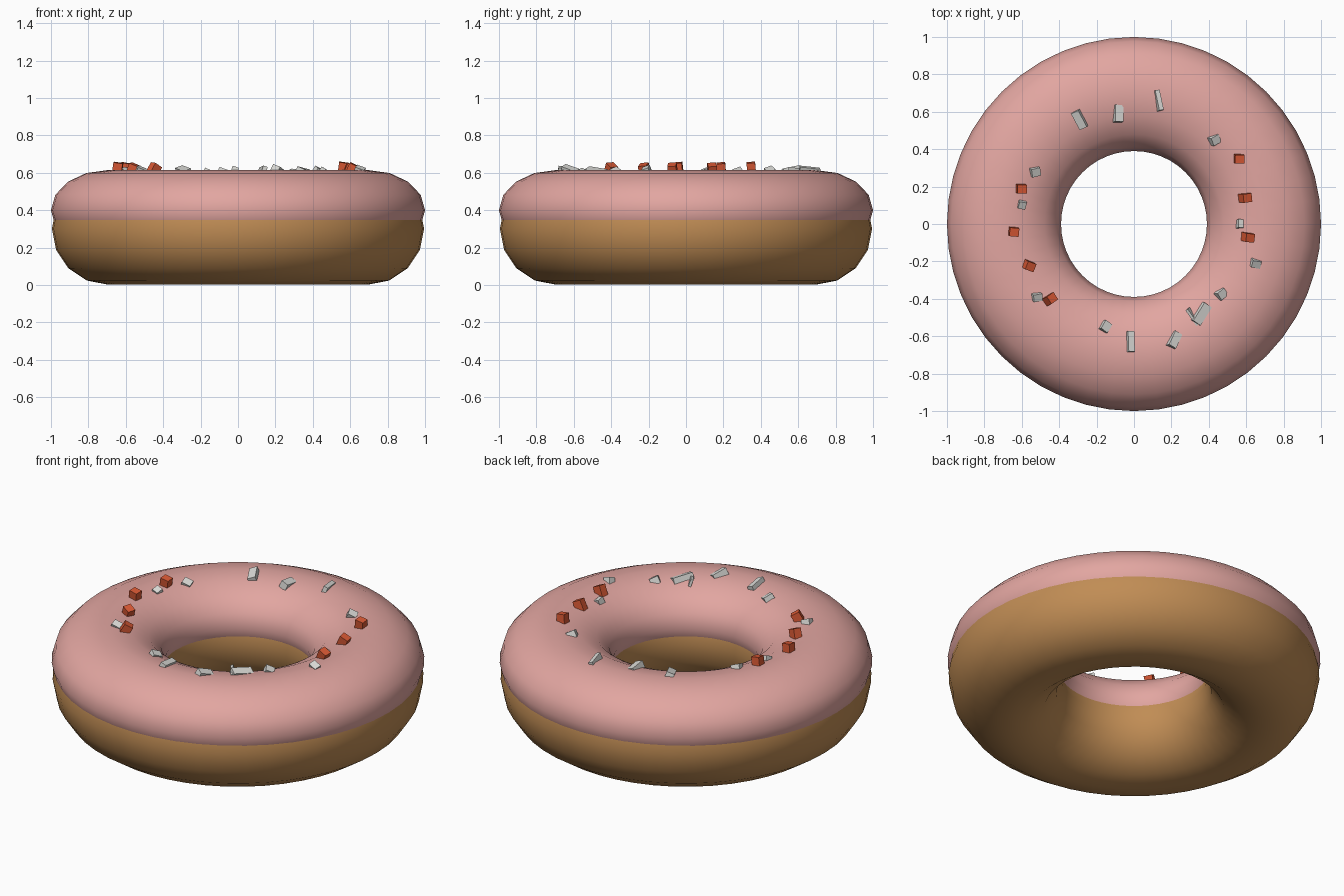
import bpy, math
from mathutils import Matrix, Vector

if "Cube" in bpy.data.objects:
    bpy.data.objects.remove(bpy.data.objects["Cube"])


def material(name, rgb):
    m = bpy.data.materials.new(name)
    m.diffuse_color = (*rgb, 1)
    m.use_nodes = True
    m.node_tree.nodes["Principled BSDF"].inputs["Base Color"].default_value = m.diffuse_color
    return m


DOUGH = material("golden dough", (0.53, 0.265, 0.09))
PINK = material("pink icing", (0.76, 0.38, 0.355))
ORANGE = material("orange sprinkle", (0.70, 0.10, 0.035))
WHITE = material("white sprinkle", (0.70, 0.70, 0.67))

R = 0.695                      # ring radius
ICE_Z, ICE_H, ICE_W = 0.40, 0.215, 0.305


def ring(name, z, half_w, half_h, mat):
    bpy.ops.mesh.primitive_torus_add(major_radius=R, minor_radius=half_w,
                                     major_segments=48, minor_segments=16)
    o = bpy.context.object
    o.name = name
    o.data.transform(Matrix.Translation((0, 0, z)) @ Matrix.Diagonal((1, 1, half_h / half_w, 1)))
    o.data.materials.append(mat)
    bpy.ops.object.shade_smooth()
    return o


# Dough ring and flattened icing ring overlapping it
ring("dough", 0.302, 0.30, 0.30, DOUGH)
ring("icing", ICE_Z, ICE_W, ICE_H, PINK)


def sprinkle(name, x, y, size, yaw, tilt, roll, lift, mat):
    """Box resting in the icing; lift is the centre height above the surface."""
    u = (math.hypot(x, y) - R) / ICE_W
    z = ICE_Z + ICE_H * math.sqrt(max(0, 1 - u * u)) + lift
    bpy.ops.mesh.primitive_cube_add(size=1)
    o = bpy.context.object
    o.name = name
    rot = (Matrix.Rotation(math.radians(yaw), 4, 'Z')
           @ Matrix.Rotation(math.radians(tilt), 4, 'Y')
           @ Matrix.Rotation(math.radians(roll), 4, 'X'))
    o.data.transform(Matrix.Translation((x, y, z)) @ rot @ Matrix.Diagonal((*size, 1)))
    o.data.materials.append(mat)


# Orange sprinkles: x, y, yaw, tilt
orange = [(0.56, 0.35, 0, 8), (0.59, 0.14, 8, 25), (0.605, -0.07, -5, 25),
          (-0.605, 0.19, 0, 10), (-0.645, -0.04, -5, 8),
          (-0.565, -0.22, -20, 22), (-0.455, -0.405, 35, 30)]
for i, (x, y, yaw, tilt) in enumerate(orange):
    sprinkle(f"orange_sprinkle_{i}", x, y, (0.05, 0.046, 0.085), yaw, tilt, 5, 0.0, ORANGE)

# White sprinkles, mostly sunk: x, y, length, width, yaw, tilt
white = [(-0.29, 0.56, 0.10, 0.045, -62, 10), (-0.085, 0.59, 0.09, 0.045, 90, 8),
         (0.13, 0.66, 0.11, 0.025, 102, 6), (0.43, 0.45, 0.05, 0.045, 30, 25),
         (0.565, 0.0, 0.045, 0.03, 90, 10), (0.65, -0.21, 0.05, 0.04, -10, 20),
         (0.465, -0.375, 0.05, 0.045, 40, 25), (0.36, -0.48, 0.115, 0.05, 58, 8),
         (0.315, -0.495, 0.10, 0.015, -55, 5), (0.215, -0.62, 0.085, 0.045, 65, 18),
         (-0.02, -0.63, 0.11, 0.035, 92, 8), (-0.155, -0.55, 0.055, 0.045, 60, 22),
         (-0.52, -0.39, 0.05, 0.04, 10, 20), (-0.60, 0.105, 0.04, 0.04, -10, 15),
         (-0.53, 0.28, 0.05, 0.045, 15, 20)]
for i, (x, y, length, width, yaw, tilt) in enumerate(white):
    sprinkle(f"white_sprinkle_{i}", x, y, (length, width, 0.04), yaw, tilt, 20, -0.004, WHITE)
